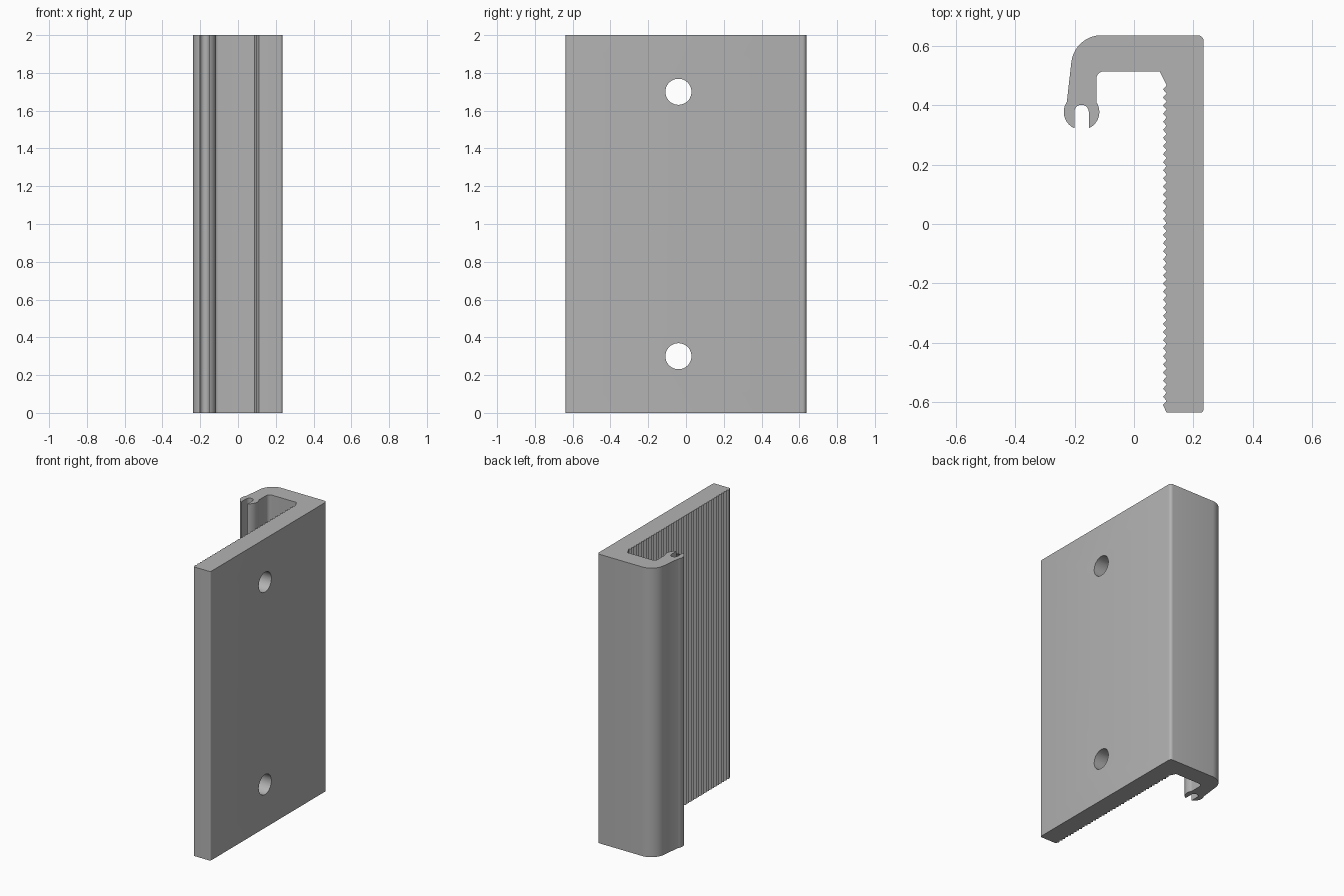
import bpy, bmesh
from math import cos, sin, pi, radians

cube = bpy.data.objects.get("Cube")
if cube:
    bpy.data.objects.remove(cube, do_unlink=True)

HEIGHT = 2.0


def arc(cx, cy, r, start, end, steps):
    """Points on a circle between two angles in degrees."""
    angles = [radians(start + (end - start) * i / steps) for i in range(steps + 1)]
    return [(cx + r * cos(a), cy + r * sin(a)) for a in angles]


# Outer side: plate back, top bend and outer wall of the hook
outline = arc(0.223, -0.625, 0.012, -90, 0, 4)
outline += arc(0.215, 0.617, 0.02, 0, 90, 5)
outline += arc(-0.110, 0.535, 0.102, 90, 174, 14)

# Open bulb at the hook tip, with a round-ended slot
bulb_x, bulb_y = -0.177, 0.378
outline += arc(bulb_x, bulb_y, 0.06, 146, 246, 14)
outline += arc(bulb_x, bulb_y, 0.0245, 180, 0, 12)
outline += arc(bulb_x, bulb_y, 0.06, -66, 34, 14)

# Inner channel of the hook
outline += arc(-0.102, 0.49, 0.025, 180, 90, 6)
outline += [(0.087, 0.515)]

# Serrated gripping face
teeth, top, bottom = 40, 0.468, -0.624
pitch = (top - bottom) / teeth
for i in range(teeth):
    y = top - i * pitch
    outline += [(0.110, y), (0.098, y - pitch / 2)]
outline += [(0.110, -0.637)]

# Extrude the profile upward
bm = bmesh.new()
base = bm.faces.new([bm.verts.new((x, y, 0)) for x, y in outline])
extruded = bmesh.ops.extrude_face_region(bm, geom=[base])["geom"]
bmesh.ops.translate(bm, vec=(0, 0, HEIGHT),
                    verts=[v for v in extruded if isinstance(v, bmesh.types.BMVert)])
bmesh.ops.recalc_face_normals(bm, faces=bm.faces)
mesh = bpy.data.meshes.new("hooked_plate")
bm.to_mesh(mesh)
bm.free()
plate = bpy.data.objects.new("hooked_plate", mesh)
bpy.context.collection.objects.link(plate)

# Plain grey material
grey = bpy.data.materials.new("plain grey")
grey.use_nodes = True
colour = (0.45, 0.45, 0.45, 1)
grey.diffuse_color = colour
grey.node_tree.nodes["Principled BSDF"].inputs["Base Color"].default_value = colour
mesh.materials.append(grey)

# Two screw holes through the plate
for z in (0.30, 1.70):
    bpy.ops.mesh.primitive_cylinder_add(vertices=48, radius=0.069, depth=0.3,
                                        location=(0.17, -0.04, z),
                                        rotation=(0, pi / 2, 0))
    cutter = bpy.context.object
    cutter.name = "screw_hole_cutter"
    cutter.data.materials.append(grey)
    cut = plate.modifiers.new("screw hole", "BOOLEAN")
    cut.operation = "DIFFERENCE"
    cut.solver = "EXACT"
    cut.object = cutter
    bpy.ops.object.select_all(action="DESELECT")
    plate.select_set(True)
    bpy.context.view_layer.objects.active = plate
    bpy.ops.object.modifier_apply(modifier=cut.name)
    bpy.data.objects.remove(cutter, do_unlink=True)

bpy.ops.object.shade_smooth_by_angle(angle=radians(30))
